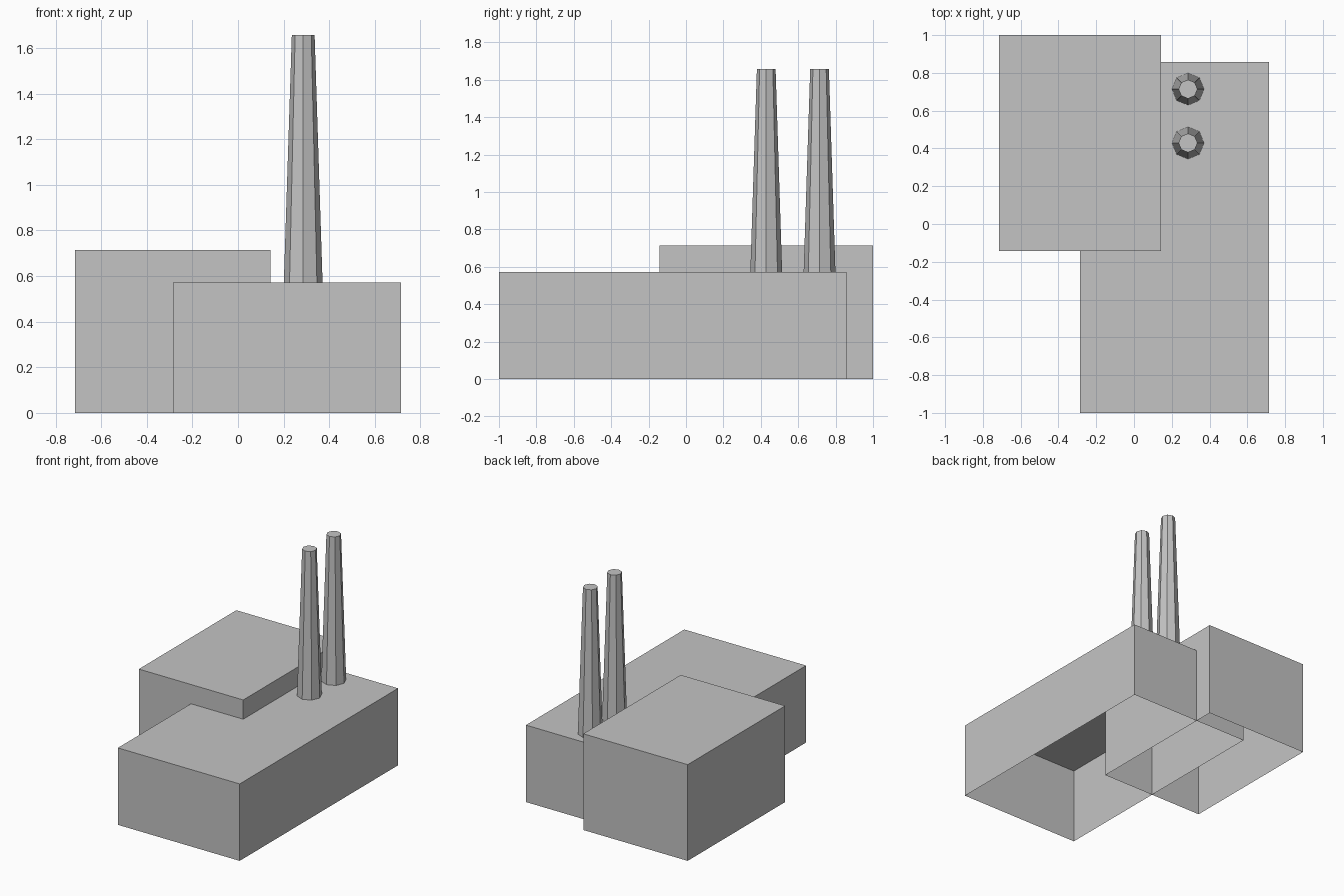
import bpy
import bmesh
from mathutils import Matrix, Vector

cube = bpy.data.objects.get("Cube")
if cube:
    bpy.data.objects.remove(cube, do_unlink=True)

# Single plain grey for the whole factory
grey = bpy.data.materials.new("plain_grey")
grey.use_nodes = True
color = (0.55, 0.55, 0.55, 1.0)
grey.diffuse_color = color
grey.node_tree.nodes["Principled BSDF"].inputs["Base Color"].default_value = color


def finish(name, bm):
    """Leave the underside open and turn the mesh into an object."""
    bm.normal_update()
    floor = [f for f in bm.faces if f.normal.z < -0.9]
    bmesh.ops.delete(bm, geom=floor, context='FACES_ONLY')
    mesh = bpy.data.meshes.new(name)
    bm.to_mesh(mesh)
    bm.free()
    mesh.materials.append(grey)
    obj = bpy.data.objects.new(name, mesh)
    bpy.context.collection.objects.link(obj)
    return obj


def building(name, low, high):
    low, high = Vector(low), Vector(high)
    bm = bmesh.new()
    place = Matrix.Translation((low + high) / 2) @ Matrix.Diagonal((*(high - low), 1))
    bmesh.ops.create_cube(bm, size=1, matrix=place)
    return finish(name, bm)


def chimney(name, x, y, base, top):
    bm = bmesh.new()
    bmesh.ops.create_cone(bm, cap_ends=True, segments=8, radius1=0.085, radius2=0.05,
                          depth=top - base,
                          matrix=Matrix.Translation((x, y, (base + top) / 2)))
    return finish(name, bm)


# Long low hall and the taller block that overlaps it
hall_roof = 0.571
building("main_hall", (-0.286, -1, 0), (0.714, 0.857, hall_roof))
building("tall_block", (-0.714, -0.143, 0), (0.143, 1, 0.714))

# Two tapered eight-sided chimneys on the hall roof
for name, y in (("front_chimney", 0.429), ("back_chimney", 0.714)):
    chimney(name, 0.286, y, hall_roof, 1.657)
